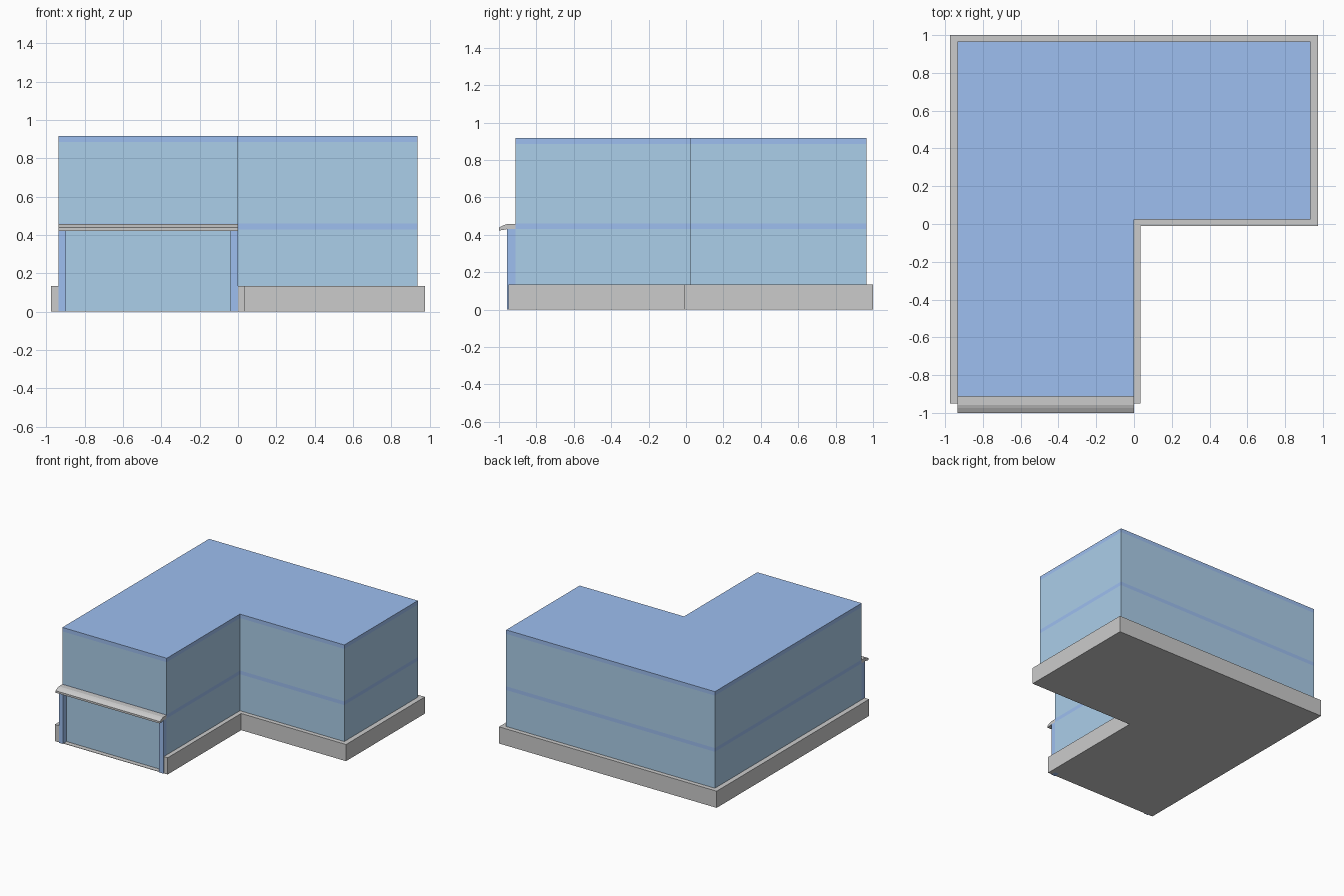
import bpy, bmesh

if "Cube" in bpy.data.objects:
    bpy.data.objects.remove(bpy.data.objects["Cube"])


def material(name, rgb):
    m = bpy.data.materials.new(name)
    m.diffuse_color = (*rgb, 1)
    m.use_nodes = True
    m.node_tree.nodes["Principled BSDF"].inputs["Base Color"].default_value = m.diffuse_color
    return m


GLASS = material("light_blue", (0.41, 0.62, 0.82))
BLUE = material("blue", (0.34, 0.52, 0.87))


def prism(name, outline, lo, hi, mat=None, axis="z", bottom=True, top=True):
    """Extrude a counter-clockwise outline along z (xy points) or x (yz points)."""
    place = (lambda p, h: (p[0], p[1], h)) if axis == "z" else (lambda p, h: (h, p[0], p[1]))
    bm = bmesh.new()
    a = [bm.verts.new(place(p, lo)) for p in outline]
    b = [bm.verts.new(place(p, hi)) for p in outline]
    n = len(outline)
    for i in range(n):
        j = (i + 1) % n
        bm.faces.new((a[i], a[j], b[j], b[i]))
    if bottom:
        bm.faces.new(a[::-1])
    if top:
        bm.faces.new(b)
    mesh = bpy.data.meshes.new(name)
    bm.to_mesh(mesh)
    bm.free()
    if mat:
        mesh.materials.append(mat)
    obj = bpy.data.objects.new(name, mesh)
    bpy.context.collection.objects.link(obj)
    return obj


def rect(x0, x1, y0, y1):
    return [(x0, y0), (x1, y0), (x1, y1), (x0, y1)]


def l_shape(front):
    return [(-0.935, front), (0, front), (0, 0.025), (0.935, 0.025),
            (0.935, 0.965), (-0.935, 0.965)]


BODY = l_shape(-0.912)

# Plinth curb running round the walls, open across the shop front
curb = [(-0.975, -0.95)] + [(-0.935, -0.95), (-0.935, 0.965), (0.935, 0.965),
        (0.935, 0.025), (0, 0.025), (0, -0.95)] + [
        (0.035, -0.95), (0.035, -0.01), (0.975, -0.01), (0.975, 1.0), (-0.975, 1.0)]
prism("plinth_curb", curb, 0, 0.135)

# Floor slab inside the curb
prism("floor_slab", l_shape(-0.95), 0, 0.003)

# Two glazed storeys with a solid band above each; the top band carries the roof
prism("lower_glazing", BODY, 0.135, 0.43, GLASS, bottom=False, top=False)
prism("floor_band", BODY, 0.43, 0.46, BLUE, bottom=False, top=False)
prism("upper_glazing", BODY, 0.46, 0.885, GLASS, bottom=False, top=False)
prism("roof_band", BODY, 0.885, 0.917, BLUE, bottom=False)

# Shop front: glass down to the floor between two posts
prism("front_glazing", rect(-0.935, 0, -0.912, -0.90), 0.003, 0.135, GLASS, top=False)
for side, x0 in (("left", -0.935), ("right", -0.038)):
    prism(side + "_front_post", rect(x0, x0 + 0.038, -0.956, -0.912), 0, 0.43, BLUE)

# Awning with a sloping front lip
awning = [(-1.0, 0.422), (-0.956, 0.43), (-0.912, 0.43), (-0.912, 0.457),
          (-0.957, 0.457), (-0.975, 0.451), (-1.0, 0.438)]
prism("awning", awning, -0.935, 0, axis="x")
